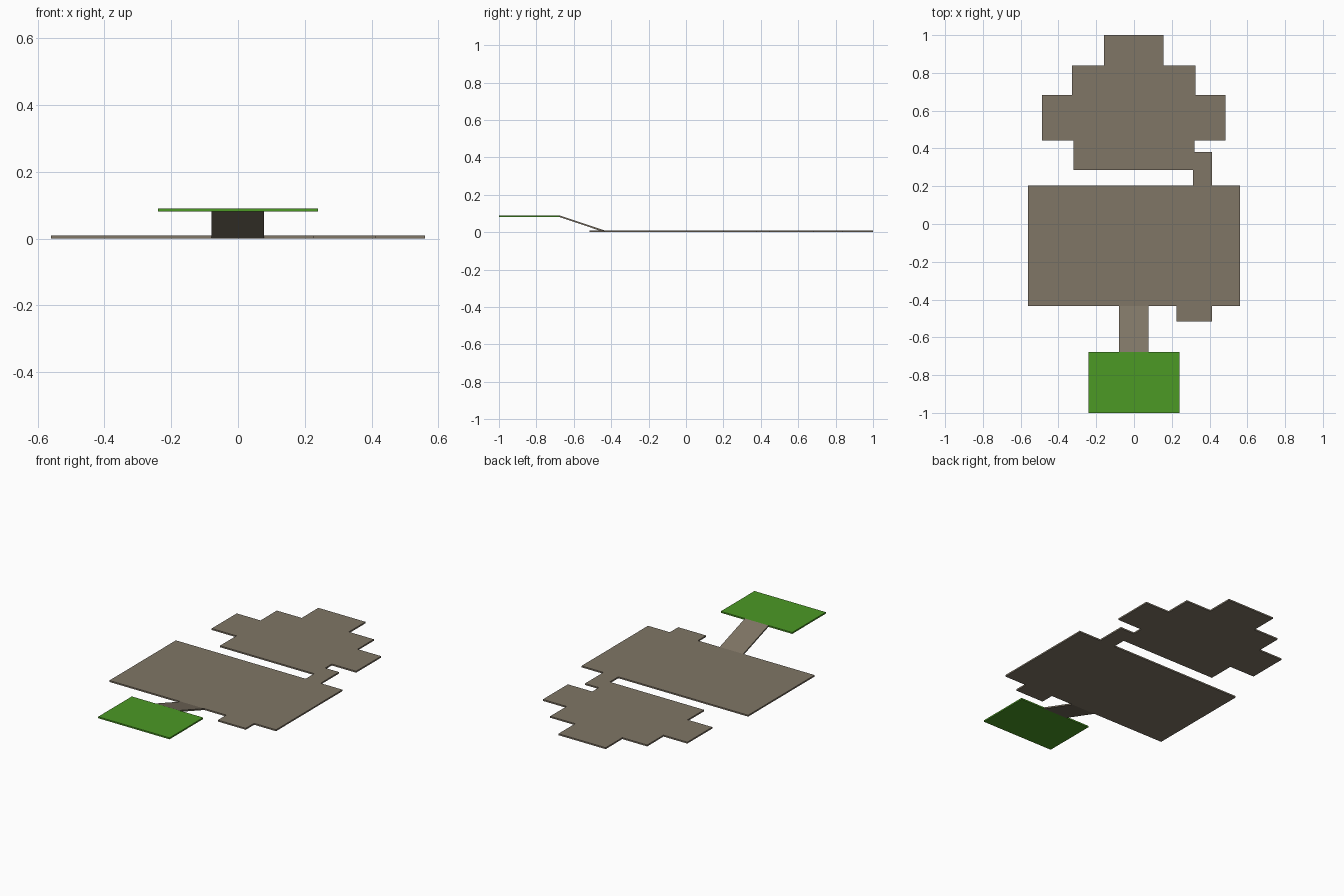
import bpy, bmesh

if "Cube" in bpy.data.objects:
    bpy.data.objects.remove(bpy.data.objects["Cube"])

T = 0.009  # plate thickness


def material(name, rgb):
    m = bpy.data.materials.new(name)
    m.diffuse_color = (*rgb, 1)
    m.use_nodes = True
    m.node_tree.nodes["Principled BSDF"].inputs["Base Color"].default_value = m.diffuse_color
    return m


stone = material("stone_brown", (0.215, 0.180, 0.132))
green = material("grass_green", (0.072, 0.320, 0.018))


def extruded(name, points, offset, mat):
    """Extrude a flat 3D outline by an offset vector into a closed solid."""
    bm = bmesh.new()
    face = bm.faces.new([bm.verts.new(p) for p in points])
    ext = bmesh.ops.extrude_face_region(bm, geom=[face])
    verts = [v for v in ext["geom"] if isinstance(v, bmesh.types.BMVert)]
    bmesh.ops.translate(bm, verts=verts, vec=offset)
    bmesh.ops.recalc_face_normals(bm, faces=bm.faces)
    me = bpy.data.meshes.new(name)
    bm.to_mesh(me)
    bm.free()
    me.materials.append(mat)
    ob = bpy.data.objects.new(name, me)
    bpy.context.collection.objects.link(ob)
    return ob


def plate(name, outline, z, mat):
    return extruded(name, [(x, y, z) for x, y in outline], (0, 0, T), mat)


# Ground floor: main hall with front tab, connecting neck and stepped back room
floor = [
    (-0.56, -0.435), (0.225, -0.435), (0.225, -0.515), (0.413, -0.515),
    (0.413, -0.435), (0.56, -0.435), (0.56, 0.203), (0.413, 0.203),
    (0.413, 0.38), (0.32, 0.38), (0.32, 0.443), (0.484, 0.443),
    (0.484, 0.683), (0.325, 0.683), (0.325, 0.84), (0.157, 0.84),
    (0.157, 1.0), (-0.16, 1.0), (-0.16, 0.84), (-0.327, 0.84),
    (-0.327, 0.683), (-0.487, 0.683), (-0.487, 0.443), (-0.321, 0.443),
    (-0.321, 0.285), (0.313, 0.285), (0.313, 0.203), (-0.56, 0.203),
]
plate("ground_floor", floor, 0, stone)

# Raised green landing
plate("green_landing", [(-0.24, -1), (0.24, -1), (0.24, -0.677), (-0.24, -0.677)],
      0.081, green)

# Sloping ramp joining landing and floor
ramp = [(-0.08, -0.677, 0.081), (-0.08, -0.435, 0), (-0.08, -0.435, T), (-0.08, -0.677, 0.081 + T)]
extruded("ramp", ramp, (0.158, 0, 0), stone)
